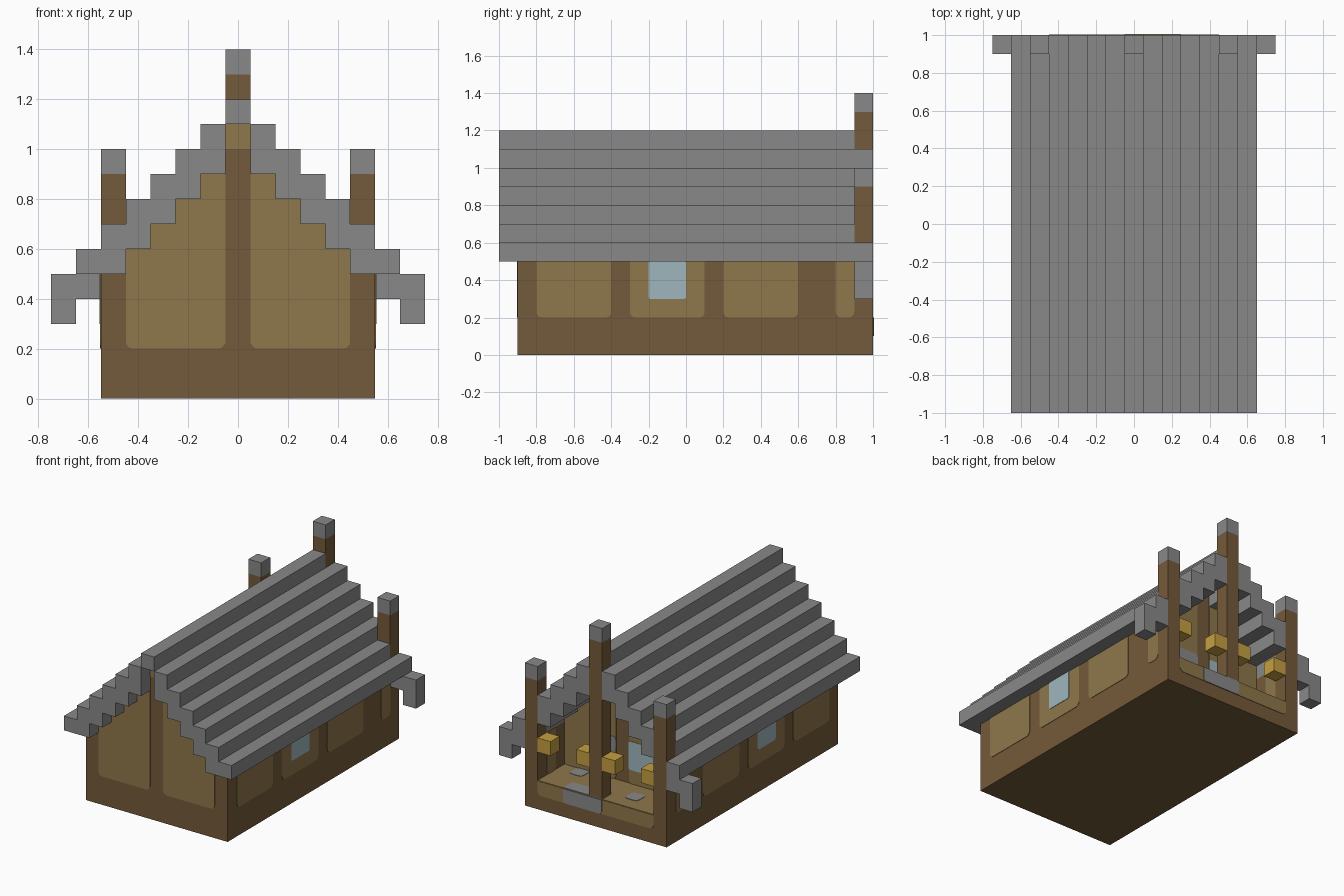
import bpy, bmesh, math
from mathutils import Vector

cube = bpy.data.objects.get("Cube")
if cube:
    bpy.data.objects.remove(cube, do_unlink=True)


def material(name, rgb):
    m = bpy.data.materials.new(name)
    m.use_nodes = True
    m.diffuse_color = (*rgb, 1)
    m.node_tree.nodes["Principled BSDF"].inputs["Base Color"].default_value = (*rgb, 1)
    return m


STONE = material("grey_stone", (0.25, 0.25, 0.25))
TIMBER = material("dark_timber", (0.175, 0.103, 0.043))
PANEL = material("tan_panel", (0.275, 0.184, 0.07))
GLASS = material("pale_blue_glass", (0.34, 0.47, 0.51))
GOLD = material("lantern_gold", (0.56, 0.35, 0.055))

U = 0.1        # block size
H = U / 2      # half block
FRONT, BACK, SIDE = -0.9, 1.0, 0.55


def finish(name, bm, mat):
    bmesh.ops.recalc_face_normals(bm, faces=bm.faces)
    mesh = bpy.data.meshes.new(name)
    bm.to_mesh(mesh)
    bm.free()
    mesh.materials.append(mat)
    obj = bpy.data.objects.new(name, mesh)
    bpy.context.collection.objects.link(obj)
    return obj


def boxes(name, mat, spans):
    """One object from boxes given as (x range, y range, z range)."""
    bm = bmesh.new()
    for span in spans:
        verts = bmesh.ops.create_cube(bm, size=1)["verts"]
        for v in verts:
            v.co = Vector([(a + b) / 2 + c * (b - a) for (a, b), c in zip(span, v.co)])
    return finish(name, bm, mat)


def plate(name, mat, points, axis, at, sign, thick=0.003):
    """Thin painted plate: 2D outline lying on the plane axis = at."""
    bm = bmesh.new()
    rows = []
    for depth in (at - sign * 0.001, at + sign * thick):
        row = []
        for p in points:
            co = list(p)
            co.insert(axis, depth)
            row.append(bm.verts.new(co))
        rows.append(row)
        bm.faces.new(row)
    low, high = rows
    for i in range(len(points)):
        j = (i + 1) % len(points)
        bm.faces.new((low[i], low[j], high[j], high[i]))
    return finish(name, bm, mat)


def rect(u0, u1, v0, v1, low=0.03, high=0.0):
    """Rectangle outline with rounded lower and upper corners."""
    corners = [(u0, v0, 1, 1, low), (u1, v0, -1, 1, low),
               (u1, v1, -1, -1, high), (u0, v1, 1, -1, high)]
    pts = []
    for k, (u, v, su, sv, r) in enumerate(corners):
        if r == 0:
            pts.append((u, v))
            continue
        for s in range(4):
            t = math.pi + math.pi / 2 * (k + s / 3)
            pts.append((u + su * r + r * math.cos(t), v + sv * r + r * math.sin(t)))
    return pts


def column(i):
    return (i * U - H, i * U + H)


def mirror(points, s):
    return [(s * x, z) for x, z in points]


def roof_under(i):
    return 1.1 if i == 0 else 1.0 - U * abs(i)


# Floor base and the long side walls
boxes("base", TIMBER, [((-SIDE, SIDE), (FRONT, BACK), (0, 0.2))])
for s, label in ((1, "left"), (-1, "right")):
    wall_x = tuple(sorted((s * (SIDE - U), s * SIDE)))
    boxes(label + "_wall", TIMBER, [(wall_x, (FRONT, 0.9), (0.2, 0.5))])
    for k, (y0, y1) in enumerate(((-0.8, -0.4), (-0.3, 0.1), (0.2, 0.6), (0.8, 0.9))):
        plate(f"{label}_wall_panel_{k}", PANEL, rect(y0, y1, 0.2, 0.5), 0, s * SIDE, s)
    plate(label + "_porch_inner_panel", PANEL, rect(0.8, 0.9, 0.2, 0.5),
          0, s * (SIDE - U), -s)
    plate(label + "_window", GLASS, rect(-0.2, 0, 0.3, 0.5, 0.01, 0.01), 0, s * SIDE, s, 0.006)

# Front gable and porch gable, timber with tan infill
half_gable = rect(H, 0.45, 0.2, 0.6)[:-2]
for i in range(4, 0, -1):
    half_gable += [(i * U + H, roof_under(i)), (i * U - H, roof_under(i))]
for label, y0, face, sign in (("front", FRONT, FRONT, -1), ("porch", 0.6, 0.7, 1)):
    boxes(label + "_gable", TIMBER,
          [(column(i), (y0, y0 + U), (0.2, roof_under(i))) for i in range(-5, 6)])
    for s in (1, -1):
        plate(f"{label}_gable_panel_{s}", PANEL, mirror(half_gable, s), 1, face, sign)
    plate(label + "_gable_peak", PANEL, rect(-H, H, 1.0, 1.1, 0), 1, face, sign)

# Porch wall details
plate("porch_window", GLASS, rect(-0.25, -H, 0.3, 0.5, 0.01, 0.01), 1, 0.7, 1, 0.006)
plate("porch_lintel", STONE, rect(H, 0.25, 0.4, 0.5, 0.02, 0.02), 1, 0.7, 1, 0.006)

# Porch floor with stone inlays
plate("porch_floor", PANEL, rect(-0.45, 0.45, 0.7, BACK, 0), 2, 0.2, 1)
plate("porch_floor_edge", PANEL, rect(-0.45, 0.45, 0.1, 0.2), 1, BACK, 1)
plate("threshold_top", STONE, rect(-H, 0.25, 0.9, BACK, 0.02), 2, 0.2, 1, 0.006)
plate("threshold_face", STONE, rect(-H, 0.25, 0.1, 0.2, 0.02), 1, BACK, 1, 0.006)
for x, y in ((0.3, 0.75), (-0.2, 0.85)):
    plate("floor_stone", STONE, rect(x - H, x + H, y - H, y + H, 0.025, 0.025), 2, 0.2, 1, 0.006)

# Stepped roof, one long beam per column
roof = []
for i in range(-6, 7):
    z0 = 0.5 if abs(i) == 6 else roof_under(i)
    z1 = z0 + (U if abs(i) in (0, 6) else 2 * U)
    end = 0.9 if abs(i) in (0, 5) else BACK
    roof.append((column(i), (-1.0, end), (z0, z1)))
boxes("stepped_roof", STONE, roof)

# Drooping roof corners at the porch end
for s in (1, -1):
    boxes("roof_corner", STONE, [(column(6 * s), (0.9, BACK), (0.4, 0.5)),
                                 (column(7 * s), (0.9, BACK), (0.3, 0.5))])

# Porch posts with stone caps
for label, i, top in (("left", 5, 0.9), ("right", -5, 0.9), ("centre", 0, 1.3)):
    boxes(label + "_post", TIMBER, [(column(i), (0.9, BACK), (0.2, top))])
    boxes(label + "_post_cap", STONE, [(column(i), (0.9, BACK), (top, top + U))])

# Lanterns beside the posts
for i in (-4, -1, 1, 4):
    boxes("lantern", GOLD, [(column(i), (0.9, BACK), (0.4, 0.5))])
